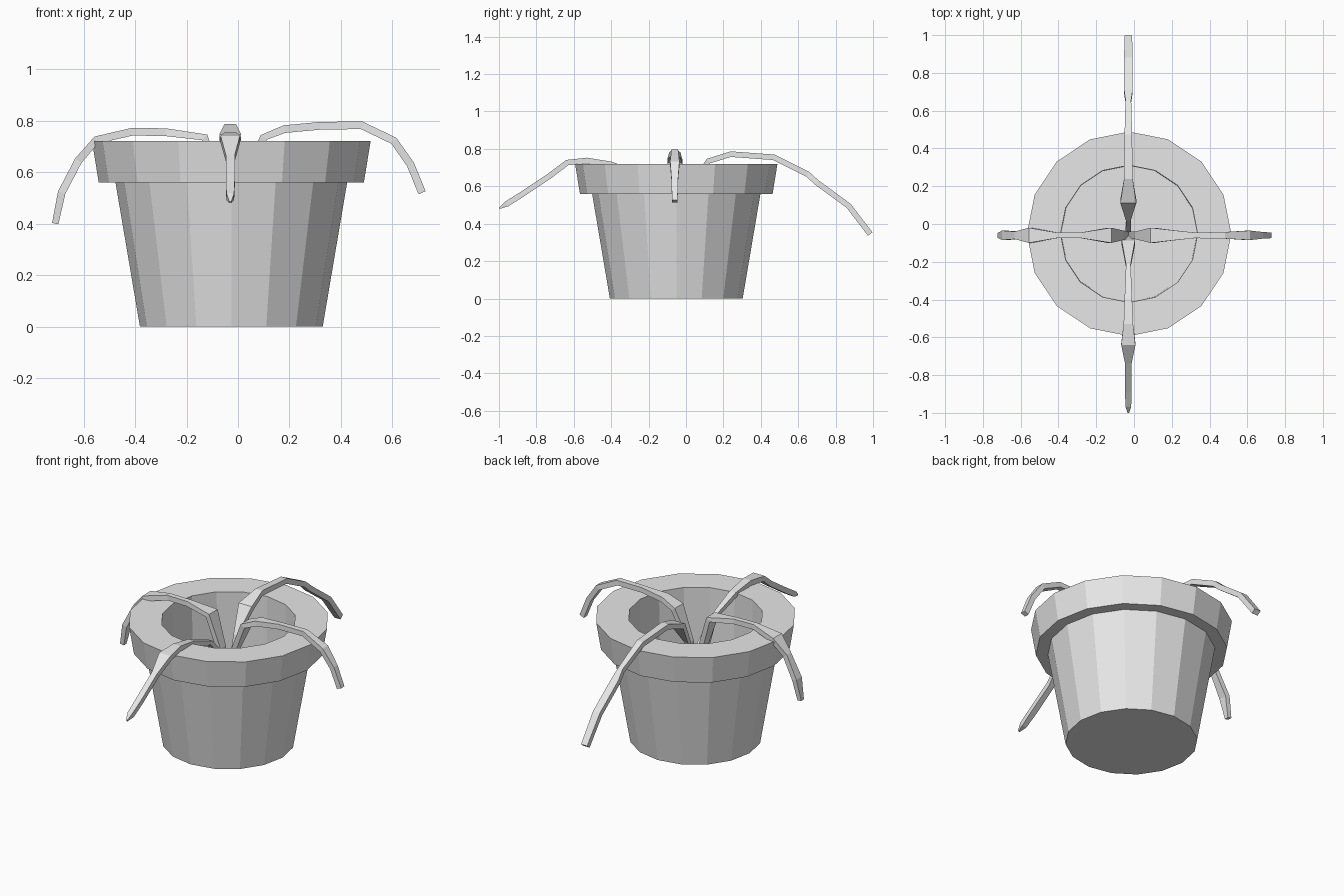
import bpy, bmesh, math
from mathutils import Vector

cube = bpy.data.objects.get("Cube")
if cube:
    bpy.data.objects.remove(cube, do_unlink=True)

CENTRE = Vector((-0.026, -0.052, 0))
SIDES = 16

grey = bpy.data.materials.new("pale grey")
grey.use_nodes = True
grey.diffuse_color = (0.8, 0.8, 0.8, 1)
grey.node_tree.nodes["Principled BSDF"].inputs["Base Color"].default_value = (0.8, 0.8, 0.8, 1)


def skin(name, rings):
    """Joins equal rings of points with quads and closes both ends."""
    bm = bmesh.new()
    loops = [[bm.verts.new(p) for p in ring] for ring in rings]
    n = len(loops[0])
    for a, b in zip(loops, loops[1:]):
        for i in range(n):
            j = (i + 1) % n
            bm.faces.new((a[i], a[j], b[j], b[i]))
    bm.faces.new(loops[0])
    bm.faces.new(loops[-1])
    bmesh.ops.recalc_face_normals(bm, faces=bm.faces)
    mesh = bpy.data.meshes.new(name)
    bm.to_mesh(mesh)
    bm.free()
    mesh.materials.append(grey)
    obj = bpy.data.objects.new(name, mesh)
    bpy.context.collection.objects.link(obj)
    return obj


def circle(radius, z):
    steps = [2 * math.pi * i / SIDES for i in range(SIDES)]
    return [CENTRE + Vector((radius * math.cos(a), radius * math.sin(a), z)) for a in steps]


def leaf(name, heading, path):
    """Drooping strip; each path entry is distance along the heading, height, width."""
    out = Vector(heading)
    side = Vector((-out.y, out.x, 0))
    origin = Vector((-0.03, -0.06, 0))
    origin -= out * origin.dot(out)  # distances count from the world centre
    pts = [origin + out * d + Vector((0, 0, z)) for d, z, w in path]
    rings = []
    for i, p in enumerate(pts):
        along = (pts[min(i + 1, len(pts) - 1)] - pts[max(i - 1, 0)]).normalized()
        up = side.cross(along)
        w = path[i][2] / 2
        t = min(0.015, w)
        rings.append([p + side * w + up * t, p - side * w + up * t,
                      p - side * w - up * t, p + side * w - up * t])
    return skin(name, rings)


# Pot: tapered body, overhanging rim and hollow inside
pot_profile = [(0.355, 0), (0.45, 0.56), (0.515, 0.56), (0.541, 0.72),
               (0.363, 0.72), (0.36, 0.3)]
skin("pot", [circle(r, z) for r, z in pot_profile])

# Leaves: rise from the middle of the pot, arch over the rim and hang down
leaf("left_leaf", (1, 0, 0), [
    (-0.02, 0.3, 0.04), (0.02, 0.55, 0.04), (0.1, 0.735, 0.08), (0.18, 0.767, 0.06),
    (0.32, 0.78, 0.03), (0.48, 0.782, 0.035), (0.605, 0.722, 0.05),
    (0.67, 0.63, 0.035), (0.715, 0.52, 0.03)])
leaf("right_leaf", (-1, 0, 0), [
    (0.04, 0.3, 0.04), (0.07, 0.55, 0.05), (0.13, 0.735, 0.08), (0.28, 0.755, 0.03),
    (0.41, 0.757, 0.03), (0.55, 0.725, 0.08), (0.62, 0.645, 0.04),
    (0.685, 0.52, 0.05), (0.71, 0.4, 0.025)])
leaf("front_leaf", (0, -1, 0), [
    (0.07, 0.3, 0.04), (0.1, 0.5, 0.07), (0.22, 0.65, 0.025), (0.4, 0.717, 0.04),
    (0.53, 0.738, 0.05), (0.635, 0.727, 0.075), (0.73, 0.655, 0.035),
    (0.88, 0.555, 0.035), (0.96, 0.505, 0.03), (0.998, 0.483, 0.008)])
leaf("back_leaf", (0, 1, 0), [
    (-0.04, 0.3, 0.03), (0.03, 0.6, 0.025), (0.12, 0.735, 0.085), (0.24, 0.772, 0.045),
    (0.47, 0.755, 0.04), (0.65, 0.665, 0.03), (0.7, 0.62, 0.045),
    (0.87, 0.495, 0.045), (0.985, 0.345, 0.04)])
